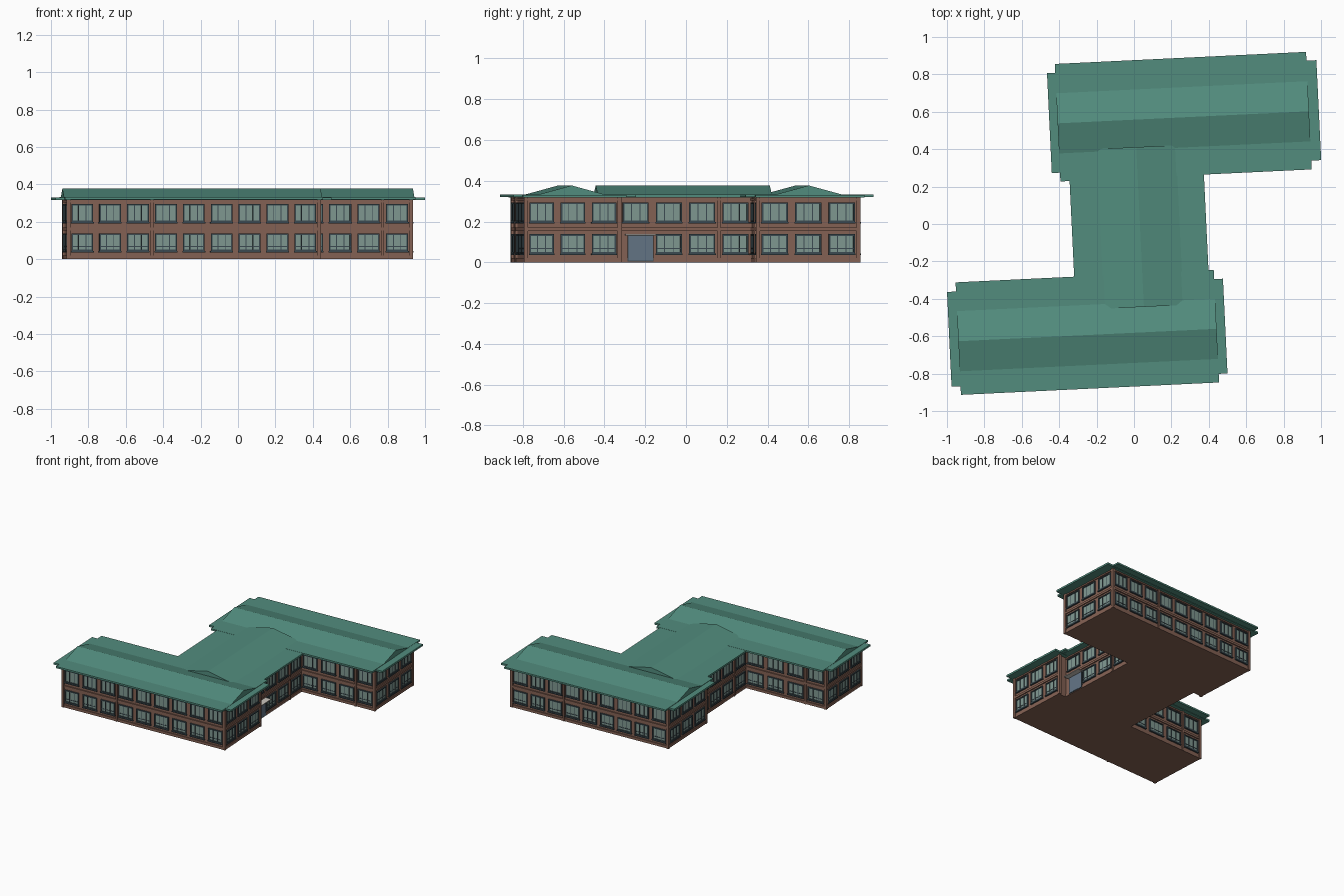
import bpy, bmesh, math
from mathutils import Vector

old = bpy.data.objects.get("Cube")
if old:
    bpy.data.objects.remove(old)

TURN = math.radians(2.75)          # whole building stands slightly turned


def material(name, rgb):
    m = bpy.data.materials.new(name)
    m.use_nodes = True
    m.diffuse_color = (*rgb, 1)
    m.node_tree.nodes["Principled BSDF"].inputs["Base Color"].default_value = (*rgb, 1)
    return m


BRICK = material("brick brown", (0.235, 0.122, 0.088))
ROOF = material("roof green", (0.084, 0.265, 0.208))
FRAME = material("window frame slate", (0.045, 0.07, 0.083))
GLASS = material("window glass", (0.215, 0.315, 0.285))
DOOR = material("door blue", (0.125, 0.175, 0.235))
CANOPY = material("canopy pale", (0.6, 0.57, 0.52))


def add_box(bm, lo, hi):
    verts = bmesh.ops.create_cube(bm, size=1)["verts"]
    for v in verts:
        v.co = Vector([(a + b) / 2 + c * (b - a) for a, b, c in zip(lo, hi, v.co)])


def finish(name, bm, mat):
    bmesh.ops.recalc_face_normals(bm, faces=bm.faces)
    mesh = bpy.data.meshes.new(name)
    bm.to_mesh(mesh)
    bm.free()
    mesh.materials.append(mat)
    ob = bpy.data.objects.new(name, mesh)
    ob.rotation_euler.z = TURN
    bpy.context.collection.objects.link(ob)


def box(name, lo, hi, mat):
    bm = bmesh.new()
    add_box(bm, lo, hi)
    finish(name, bm, mat)


def gable(name, x0, x1, y0, y1, along_x):
    """Low gabled roof with its ridge along one axis."""
    bm = bmesh.new()
    low, ridge = 0.33, 0.377
    if along_x:
        mid = (y0 + y1) / 2
        ends = [[(x, y0, low), (x, y1, low), (x, mid, ridge)] for x in (x0, x1)]
    else:
        mid = (x0 + x1) / 2
        ends = [[(x0, y, low), (x1, y, low), (mid, y, ridge)] for y in (y0, y1)]
    a, b = [[bm.verts.new(p) for p in end] for end in ends]
    bm.faces.new(a)
    bm.faces.new(b)
    for i in range(3):
        j = (i + 1) % 3
        bm.faces.new((a[i], a[j], b[j], b[i]))
    finish(name, bm, ROOF)


# Facade parts are collected into one mesh per kind
parts = {k: bmesh.new() for k in ("frames", "glass", "courses", "posts")}


def wall_box(part, p, d, u0, u1, z0, z1, out):
    """Box on a wall: p start point, d wall direction, outward is to the right of d."""
    n = Vector((d.y, -d.x))
    a, b = p + d * u0 - n * 0.002, p + d * u1 + n * out
    add_box(parts[part], (min(a.x, b.x), min(a.y, b.y), z0),
            (max(a.x, b.x), max(a.y, b.y), z1))


def window(p, d, u, z0, z1, half, transom):
    """Glass sheet behind raised slate bars, with a deeper sill."""
    edge, bar = 0.008, 0.0045
    left, right = u - half, u + half
    wall_box("glass", p, d, left + 0.002, right - 0.002, z0 + 0.002, z1 - 0.002, 0.003)
    wall_box("frames", p, d, left - 0.003, right + 0.003, z0 - 0.007, z0, 0.012)
    for low in (z0, z1 - edge):
        wall_box("frames", p, d, left, right, low, low + edge, 0.009)
    for start in (left, right - edge):
        wall_box("frames", p, d, start, start + edge, z0 + edge, z1 - edge, 0.009)
    for side in (-1, 1):
        middle = u + side * half / 3
        wall_box("frames", p, d, middle - bar / 2, middle + bar / 2, z0 + edge, z1 - edge, 0.006)
    if transom:
        split = z0 + 0.24 * (z1 - z0)
        wall_box("frames", p, d, left + edge, right - edge, split, split + bar, 0.0055)


def facade(start, end, bays, posts=(), door_bays=()):
    p, q = Vector(start), Vector(end)
    length = (q - p).length
    d = (q - p).normalized()
    step = length / bays
    for i in range(bays):
        u, half = (i + 0.5) * step, 0.39 * step
        window(p, d, u, 0.198, 0.294, half, False)
        if i not in door_bays:
            window(p, d, u, 0.043, 0.138, half, True)
    # brick base, string course and cornice
    for z0, z1, out in ((0, 0.02, 0.006), (0.154, 0.17, 0.008), (0.304, 0.314, 0.007)):
        wall_box("courses", p, d, 0, length, z0, z1, out)
    for i in posts:
        wall_box("posts", p, d, i * step - 0.007, i * step + 0.007, 0, 0.318, 0.012)


# Wall footprints (x0, x1, y0, y1); the link sits between the wings
south = (-0.947, 0.396, -0.805, -0.345)
north = (-0.357, 0.942, 0.308, 0.802)
link = (-0.28, 0.333, -0.36, 0.32)
lx0, lx1, ly0, ly1 = link

# Each wing: walls, long eave, end eave (x0, x1, y0, y1) and ridge position
wings = (
    ("south_wing", south, (-0.968, 0.414, -0.868, -0.266), (-1.016, 0.461, -0.822, -0.315), -0.581),
    ("north_wing", north, (-0.382, 0.963, 0.246, 0.875), (-0.426, 1.016, 0.293, 0.828), 0.557),
)
for name, (x0, x1, y0, y1), long_eave, end_eave, ridge_y in wings:
    box(name + "_walls", (x0, y0, 0), (x1, y1, 0.324), BRICK)
    for label, (ex0, ex1, ey0, ey1), z0, z1 in (("_long_eave", long_eave, 0.32, 0.333),
                                               ("_end_eave", end_eave, 0.317, 0.331)):
        box(name + label, (ex0, ey0, z0), (ex1, ey1, z1), ROOF)
    gable(name + "_roof", long_eave[0], long_eave[1], ridge_y - 0.172, ridge_y + 0.172, True)
    # corner posts
    for x in (x0, x1):
        for y in (y0, y1):
            add_box(parts["posts"], (x - 0.01, y - 0.01, 0), (x + 0.01, y + 0.01, 0.318))

box("link_walls", (lx0, ly0, 0), (lx1, ly1, 0.323), BRICK)
box("link_eave", (lx0 - 0.053, ly0, 0.318), (lx1 + 0.053, ly1, 0.332), ROOF)
gable("link_roof", lx0 + 0.09, lx1 - 0.08, -0.445, 0.41, False)

# Wing walls; the inner walls start at the link's corners
x0, x1, y0, y1 = south
facade((x0, y0), (x1, y0), 9, (3,))
facade((x1, y0), (x1, y1), 3)
facade((lx0, y1), (x0, y1), 4, (3,))
facade((x0, y1), (x0, y0), 3)
x0, x1, y0, y1 = north
facade((lx1, y0), (x1, y0), 4, (3,))
facade((x1, y0), (x1, y1), 3)
facade((x1, y1), (x0, y1), 9, (3,))
facade((x0, y1), (x0, y0), 3)

# Link walls, with the entrance in the first bay of the right-hand court
facade((lx1, south[3]), (lx1, north[2]), 4, (3,), (0,))
facade((lx0, north[2]), (lx0, south[3]), 4, (3,))

for key, name, mat in (("frames", "window_frames", FRAME), ("glass", "window_panes", GLASS),
                       ("courses", "brick_courses", BRICK), ("posts", "wall_posts", BRICK)):
    finish(name, parts[key], mat)

# Entrance: framed double door below a thin canopy
box("door_frame", (lx1 - 0.01, -0.304, 0.004), (lx1 + 0.009, -0.175, 0.132), FRAME)
for i in range(2):
    y = -0.3 + i * 0.061
    box("door_leaf", (lx1, y, 0.008), (lx1 + 0.011, y + 0.06, 0.129), DOOR)
box("door_canopy", (lx1 - 0.01, -0.315, 0.132), (lx1 + 0.048, -0.165, 0.138), CANOPY)
